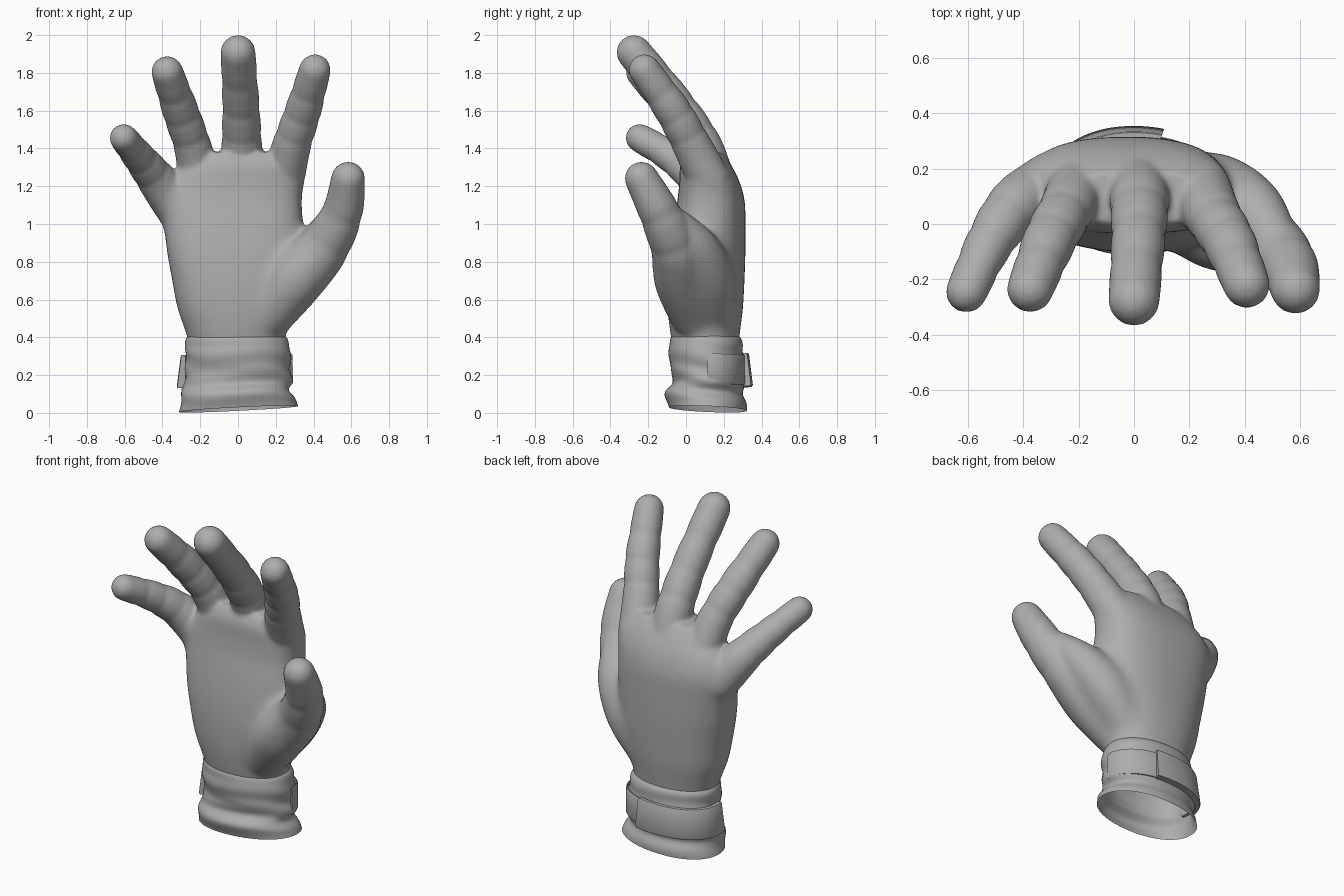
import bpy, bmesh, math
from mathutils import Vector

if "Cube" in bpy.data.objects:
    bpy.data.objects.remove(bpy.data.objects["Cube"])

grey = bpy.data.materials.new("glove_grey")
grey.diffuse_color = (0.42, 0.42, 0.42, 1)
grey.use_nodes = True
grey.node_tree.nodes["Principled BSDF"].inputs["Base Color"].default_value = grey.diffuse_color


def loft(bm, rings, caps=True):
    """Skin a list of closed point rings."""
    vs = [[bm.verts.new(p) for p in r] for r in rings]
    n = len(vs[0])
    for a, b in zip(vs, vs[1:]):
        for i in range(n):
            j = (i + 1) % n
            bm.faces.new((a[i], a[j], b[j], b[i]))
    if caps:
        bm.faces.new(vs[0])
        bm.faces.new(vs[-1])


def finish(name, bm, angle=40):
    bmesh.ops.recalc_face_normals(bm, faces=bm.faces)
    me = bpy.data.meshes.new(name)
    bm.to_mesh(me)
    bm.free()
    ob = bpy.data.objects.new(name, me)
    bpy.context.collection.objects.link(ob)
    me.materials.append(grey)
    select(ob)
    bpy.ops.object.shade_smooth_by_angle(angle=math.radians(angle))
    return ob


def select(ob):
    bpy.ops.object.select_all(action='DESELECT')
    ob.select_set(True)
    bpy.context.view_layer.objects.active = ob


def apply(ob, kind, **settings):
    m = ob.modifiers.new(kind.lower(), kind)
    for k, v in settings.items():
        setattr(m, k, v)
    bpy.ops.object.modifier_apply(modifier=m.name)


def spline(pts, steps):
    """Catmull-Rom samples through tuples of any length."""
    p = [pts[0]] + list(pts) + [pts[-1]]
    out = []
    for i in range(1, len(p) - 2):
        for s in range(steps):
            t = s / steps
            out.append([0.5 * (2 * b + (c - a) * t + (2 * a - 5 * b + 4 * c - d) * t * t
                               + (3 * b - a - 3 * c + d) * t ** 3)
                        for a, b, c, d in zip(p[i - 1], p[i], p[i + 1], p[i + 2])])
    return out + [list(pts[-1])]


def tube(bm, pts, creases=()):
    """Round tapering tube with a rounded tip; creases are knuckle grooves."""
    sm = spline(pts, 14)
    n = len(sm) - 1
    sec = []
    for i, s in enumerate(sm):
        tan = (Vector(sm[min(i + 1, n)][:3]) - Vector(sm[max(i - 1, 0)][:3])).normalized()
        r = s[3] - sum(0.005 * math.exp(-((i / n - c) / 0.03) ** 2) for c in creases)
        sec.append((Vector(s[:3]), tan, r))
    c, tan, r = sec[-1]
    for deg in (18, 36, 54, 70, 84):
        a = math.radians(deg)
        sec.append((c + tan * r * math.sin(a), tan, r * math.cos(a)))
    rings = []
    for c, tan, r in sec:
        u = tan.cross(Vector((0, 1, 0))).normalized()
        v = tan.cross(u)
        rings.append([c + (u * math.cos(k * math.tau / 24) + v * math.sin(k * math.tau / 24)) * r
                      for k in range(24)])
    loft(bm, rings)


def outline(ring, a, off=0.0, e=0.93, hollow=0.0):
    """Point on a rounded cross-section (z, x0, x1, y0, y1) at angle a."""
    z, x0, x1, y0, y1 = ring
    c, s = math.cos(a), math.sin(a)
    x = (x0 + x1) / 2 + ((x1 - x0) / 2 + off) * math.copysign(abs(c) ** e, c)
    y = (y0 + y1) / 2 + ((y1 - y0) / 2 + off) * math.copysign(abs(s) ** e, s)
    if s < 0:
        y += hollow * s * s
    return Vector((x, y, z))


ANG = [k * math.tau / 64 for k in range(64)]


def palm_ring(r):
    up = min(1, max(0, (r[0] - .4) / .95))
    return [outline(r, a, 0, .93 - .2 * up, .035 * math.sin(up * math.pi)) for a in ANG]


# --- hand: palm, fingers and thumb fused into one skin ---
PALM = [(.34, -.255, .245, -.06, .275), (.42, -.275, .255, -.085, .285),
        (.55, -.322, .295, -.115, .302), (.70, -.35, .335, -.13, .31),
        (.85, -.377, .345, -.125, .315), (1.0, -.393, .345, -.10, .315),
        (1.12, -.405, .338, -.07, .312), (1.22, -.375, .345, -.05, .285),
        (1.31, -.30, .32, -.035, .24), (1.38, -.23, .25, 0, .19)]
bm = bmesh.new()
loft(bm, [palm_ring(r) for r in spline(PALM, 5)])

FINGERS = [
    # little, ring, middle, index
    [(-.30, .14, 1.06, .125), (-.43, .06, 1.235, .105), (-.525, -.075, 1.355, .087), (-.605, -.245, 1.455, .075)],
    [(-.20, .13, 1.22, .115), (-.24, .06, 1.41, .10), (-.305, -.06, 1.60, .097), (-.375, -.235, 1.805, .084)],
    [(.02, .14, 1.24, .115), (.02, .08, 1.42, .108), (.015, -.06, 1.64, .099), (0, -.275, 1.908, .093)],
    [(.235, .13, 1.22, .115), (.285, .03, 1.42, .103), (.345, -.07, 1.60, .097), (.407, -.22, 1.815, .084)]]
for f in FINGERS:
    tube(bm, f, creases=(.42, .62, .8))
# thumb and the fleshy web behind it
tube(bm, [(.15, .05, .50, .13), (.30, -.015, .70, .155), (.45, -.055, .87, .135),
          (.55, -.14, 1.06, .111), (.583, -.235, 1.24, .09)], creases=(.55, .74))
tube(bm, [(.14, .13, .50, .12), (.29, .12, .70, .14), (.41, .06, .86, .125), (.49, -.045, .98, .10)])
hand = finish("gloved_hand", bm)
apply(hand, 'REMESH', mode='VOXEL', voxel_size=0.012)
apply(hand, 'SMOOTH', factor=.5, iterations=8)

# melt the thumb base and knuckles into the palm
soft = hand.vertex_groups.new(name="palm_area")
for v in hand.data.vertices:
    x, y, z = v.co
    w = min(1, max(0, (z - .39) / .08)) * min(1, max(0, (1.26 - z) / .12))
    w *= min(1, max(0, (.54 - x) / .12)) * min(1, max(0, (x + .46) / .05))
    if w > 0:
        soft.add([v.index], w, 'REPLACE')
apply(hand, 'SMOOTH', factor=.6, iterations=60, vertex_group="palm_area")

# open the wrist so the glove is a hollow skin
bm = bmesh.new()
bm.from_mesh(hand.data)
bmesh.ops.bisect_plane(bm, geom=bm.verts[:] + bm.edges[:] + bm.faces[:], dist=1e-5,
                       plane_co=(0, 0, .39), plane_no=(0, 0, 1), clear_inner=True)
bm.to_mesh(hand.data)
bm.free()
bpy.ops.object.shade_smooth_by_angle(angle=math.radians(50))

# --- wrinkled open cuff ---
CUFF = [(0, -.312, .318, -.09, .322), (.05, -.302, .30, -.105, .32), (.10, -.295, .275, -.108, .30),
        (.15, -.295, .285, -.075, .305), (.20, -.275, .28, -.068, .315), (.26, -.28, .278, -.09, .31),
        (.34, -.278, .275, -.088, .303), (.385, -.278, .265, -.085, .295), (.41, -.264, .248, -.072, .278)]


def cuff_point(r, a):
    z = r[0]
    fade = math.sin(min(1, z / .4) * math.pi)
    p = outline(r, a, .008 * fade * math.sin(48 * z + a + 1.2 * math.sin(2 * a)))
    p.z += (.021 + .05 * p.x - .045 * (p.y - .1)) * max(0, 1 - z / .25)   # tilted hem
    return p


bm = bmesh.new()
loft(bm, [[cuff_point(r, a) for a in ANG] for r in spline(CUFF, 5)], caps=False)
finish("cuff", bm)


# --- wrist strap: flush band on the right and a raised tab over the back ---
def strap(name, a0, a1, low, high, z0, z1):
    bm = bmesh.new()
    rings = []
    base = (0, -.28, .28, -.08, .31)
    for k in range(33):
        a = math.radians(a0 + (a1 - a0) * k / 32)
        sec = ((z0, 0), (z0, low - .004), (z0 + .008, low), (z1 - .008, high),
               (z1, high - .004), (z1, 0))
        ring = []
        for z, off in sec:
            p = outline(base, a, off)
            p.z = z + .03 * p.x
            ring.append(p)
        rings.append(ring)
    loft(bm, rings)
    finish(name, bm, 35)


strap("strap_tab", 72, 188, .044, .024, .14, .315)
strap("strap_band", 0, 74, .011, .009, .145, .305)
